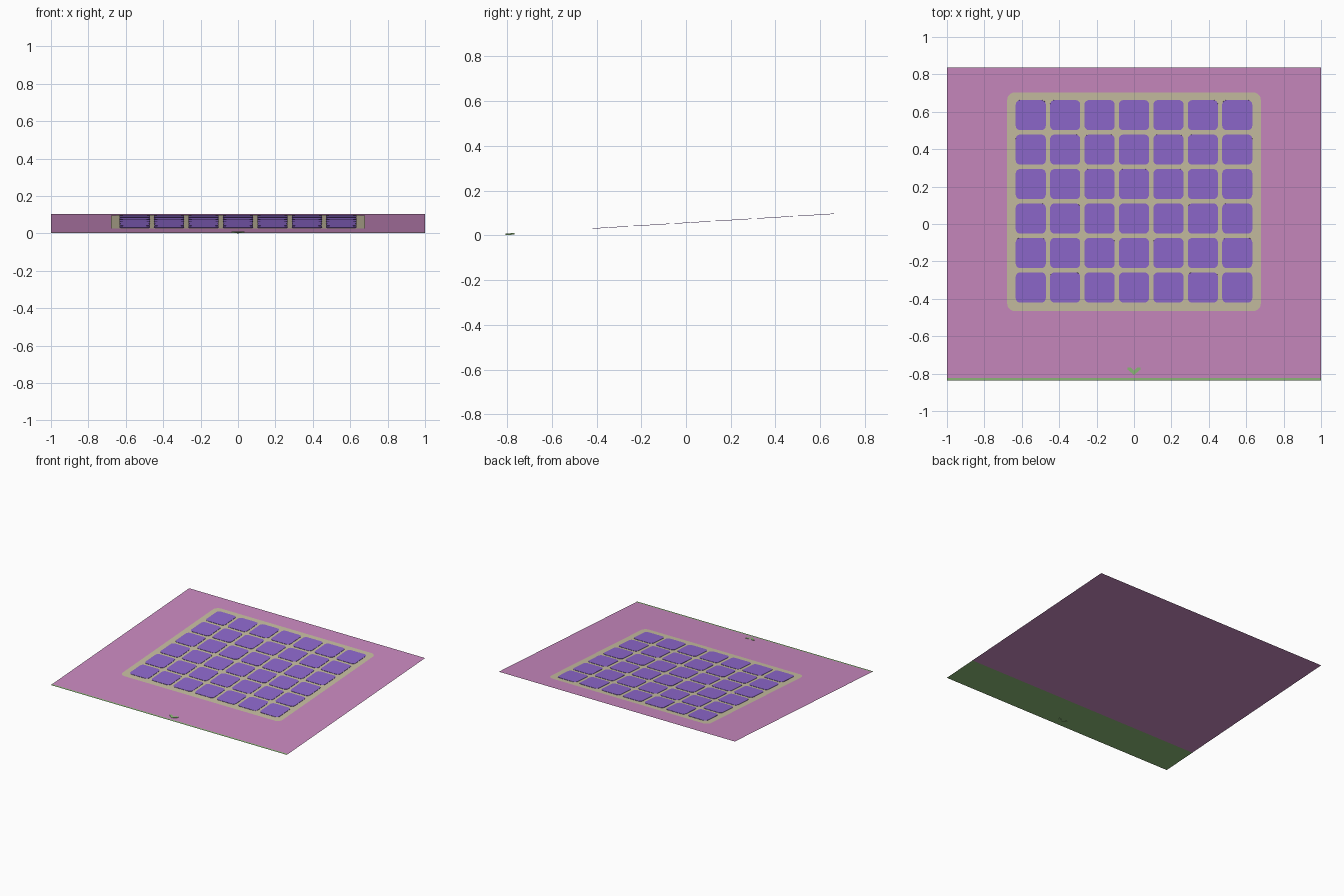
import bpy, bmesh, math
from mathutils import Matrix

if "Cube" in bpy.data.objects:
    bpy.data.objects.remove(bpy.data.objects["Cube"])

# Everything lies on one gently tilted plane
TILT = math.atan2(0.102, 1.674)
PLANE = Matrix.Translation((0, 0, 0.054)) @ Matrix.Rotation(TILT, 4, 'X')
STRETCH = 1 / math.cos(TILT)


def material(name, rgb):
    m = bpy.data.materials.new(name)
    m.diffuse_color = [(c / 255) ** 2.2 for c in rgb] + [1]
    m.use_nodes = True
    m.node_tree.nodes["Principled BSDF"].inputs["Base Color"].default_value = m.diffuse_color
    return m


PINK = material("pink", (200, 136, 190))
TAN = material("tan", (198, 189, 160))
PURPLE = material("purple", (141, 104, 204))
GREEN = material("green", (140, 185, 120))


def rounded(cx, cy, w, h, r, seg=5):
    """Outline of a rounded rectangle, counter-clockwise."""
    if r == 0:
        return [(cx + sx * w / 2, cy + sy * h / 2)
                for sx, sy in ((1, 1), (-1, 1), (-1, -1), (1, -1))]
    pts = []
    for k, (sx, sy) in enumerate(((1, 1), (-1, 1), (-1, -1), (1, -1))):
        for i in range(seg + 1):
            a = math.pi / 2 * (k + i / seg)
            pts.append((cx + sx * (w / 2 - r) + r * math.cos(a),
                        cy + sy * (h / 2 - r) + r * math.sin(a)))
    return pts


def plate(name, outline, height, mat, thickness=0.0):
    """Flat outline on the tilted plane, optionally extruded upwards."""
    bm = bmesh.new()
    face = bm.faces.new([bm.verts.new((x, y * STRETCH, height)) for x, y in outline])
    if thickness:
        ret = bmesh.ops.extrude_face_region(bm, geom=[face], use_keep_orig=True)
        for v in (g for g in ret["geom"] if isinstance(g, bmesh.types.BMVert)):
            v.co.z += thickness
        bmesh.ops.recalc_face_normals(bm, faces=bm.faces)
    me = bpy.data.meshes.new(name)
    bm.to_mesh(me)
    bm.free()
    me.materials.append(mat)
    ob = bpy.data.objects.new(name, me)
    ob.matrix_world = PLANE
    bpy.context.collection.objects.link(ob)
    return ob


# Backing sheet and the footer strip lying against it
plate("backing_sheet", rounded(0, 0, 2, 1.674, 0), 0, PINK)
plate("footer_strip", rounded(0, -0.698, 2, 0.278, 0), -0.0003, GREEN)
plate("footer_edge", rounded(0, -0.830, 2, 0.014, 0), 0.0004, GREEN)

# Rounded grid panel
plate("grid_panel", rounded(0, 0.119, 1.356, 1.17, 0.04), 0.0006, TAN)

# Seven by six thin rounded tiles
for row in range(6):
    for col in range(7):
        plate(f"tile_{row + 1}_{col + 1}",
              rounded((col - 3) * 0.184, 0.582 - row * 0.1843, 0.161, 0.161, 0.024),
              0.0008, PURPLE, 0.0022)

# Small downward chevron in the footer
half = [(0, -0.807), (0.036, -0.777), (0.034, -0.767), (0.016, -0.768), (0, -0.785)]
chevron = half + [(-x, y) for x, y in reversed(half[1:-1])]
plate("footer_chevron", chevron, -0.004, GREEN, 0.007)
